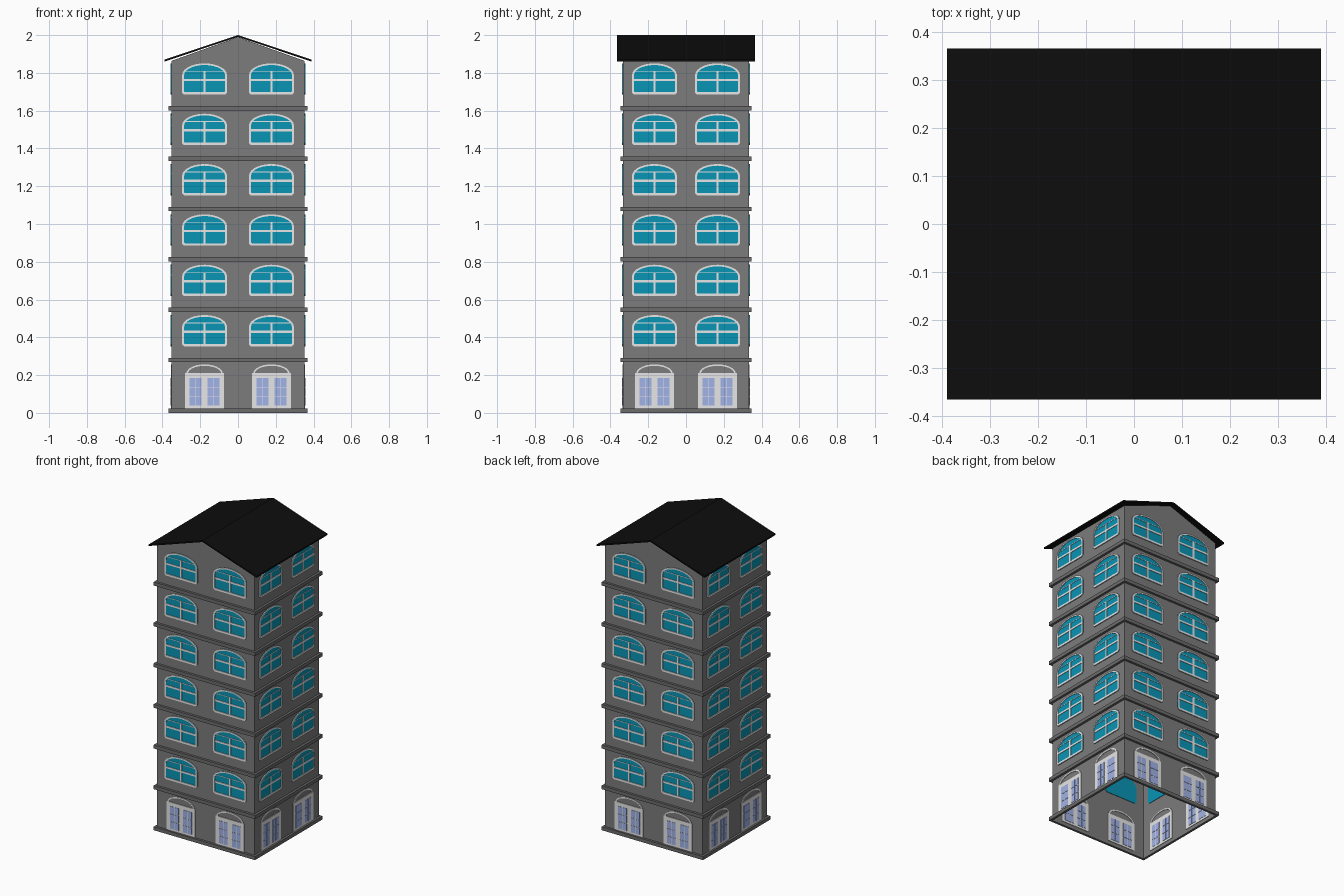
import bpy, bmesh, math
from mathutils import Matrix, Vector

if "Cube" in bpy.data.objects:
    bpy.data.objects.remove(bpy.data.objects["Cube"])

WX, WY = 0.352, 0.333        # wall half sizes
STEP, FLOORS = 0.2665, 7     # storey height and count
EAVE, RX, RY = 1.86, 0.39, 0.366


def material(name, rgb):
    m = bpy.data.materials.new(name)
    m.diffuse_color = (*rgb, 1)
    m.use_nodes = True
    m.node_tree.nodes["Principled BSDF"].inputs["Base Color"].default_value = m.diffuse_color
    return m


WALL = material("wall grey", (0.2, 0.2, 0.2))
LEDGE = material("ledge grey", (0.15, 0.15, 0.15))
ROOF = material("roof black", (0.004, 0.004, 0.004))
WHITE = material("frame white", (0.8, 0.8, 0.8))
GLASS = material("window teal", (0.003, 0.3, 0.46))
PANE = material("door pane blue", (0.39, 0.49, 0.87))


def finish(name, bm, mat):
    bmesh.ops.recalc_face_normals(bm, faces=bm.faces)
    me = bpy.data.meshes.new(name)
    bm.to_mesh(me)
    bm.free()
    me.materials.append(mat)
    ob = bpy.data.objects.new(name, me)
    bpy.context.collection.objects.link(ob)
    return ob


def prism(bm, pts, d0, d1, M):
    """Extrude a (u, z) outline from depth d0 to d1 outward of the wall."""
    a, b = [[bm.verts.new(M @ Vector((u, -d, z))) for u, z in pts] for d in (d0, d1)]
    bm.faces.new(a)
    bm.faces.new(b[::-1])
    for i in range(len(pts)):
        j = (i + 1) % len(pts)
        bm.faces.new((a[i], b[i], b[j], a[j]))


def ring(bm, outer, inner, d0, d1, M):
    """Frame between two outlines with equal point counts."""
    loops = [[bm.verts.new(M @ Vector((u, -d, z))) for u, z in pts]
             for pts, d in ((outer, d0), (outer, d1), (inner, d1), (inner, d0))]
    n = len(outer)
    for k in range(4):
        p, q = loops[k], loops[(k + 1) % 4]
        for i in range(n):
            j = (i + 1) % n
            bm.faces.new((p[i], p[j], q[j], q[i]))


def rect(u0, u1, z0, z1):
    return [(u0, z0), (u1, z0), (u1, z1), (u0, z1)]


def arched(w, z0, spring, top, c, n=14):
    """Outline with chamfered lower corners and an elliptical head."""
    pts = [(-w, z0 + c), (-w + c, z0), (w - c, z0), (w, z0 + c)]
    for i in range(n + 1):
        t = math.pi * i / n
        pts.append((w * math.cos(t), spring + (top - spring) * math.sin(t)))
    return pts


# Placements: two bays on each of the four sides
def bays(z):
    for k in range(4):
        dist, off = ((WY, 0.177), (WX, 0.167))[k % 2]
        for s in (-1, 1):
            yield (Matrix.Rotation(k * math.pi / 2, 4, 'Z')
                   @ Matrix.Translation((s * off, -dist, z)))


# Hollow walls with gables, open at the bottom
bm = bmesh.new()
slope = (2.0 - EAVE) / RX
top_side = 1.99 - slope * WX
low = [bm.verts.new((x, y, 0)) for x, y in ((-WX, -WY), (WX, -WY), (WX, WY), (-WX, WY))]
high = [bm.verts.new((v.co.x, v.co.y, top_side)) for v in low]
front_peak, back_peak = [bm.verts.new((0, y, 1.99)) for y in (-WY, WY)]
bm.faces.new((low[0], low[1], high[1], front_peak, high[0]))
bm.faces.new((low[2], low[3], high[3], back_peak, high[2]))
bm.faces.new((low[1], low[2], high[2], high[1]))
bm.faces.new((low[3], low[0], high[0], high[3]))
finish("walls", bm, WALL)

# Ledge ring at the foot of each storey
bm = bmesh.new()
flat = Matrix.Rotation(math.pi / 2, 4, 'X')
for i in range(FLOORS):
    z = i * STEP + 0.002 * (i > 0)
    M = Matrix.Translation((0, 0, z)) @ flat
    ring(bm, rect(-WX - 0.015, WX + 0.015, -WY - 0.015, WY + 0.015),
         rect(-WX, WX, -WY, WY), 0, -0.023, M)
bmesh.ops.translate(bm, verts=bm.verts, vec=(0, 0, -min(v.co.z for v in bm.verts)))
finish("floor_ledges", bm, LEDGE)

# Gable roof slab
bm = bmesh.new()
prism(bm, [(-RX, EAVE), (0, 1.99), (RX, EAVE), (RX, EAVE + 0.01), (0, 2.0), (-RX, EAVE + 0.01)],
      -RY, RY, Matrix.Identity(4))
finish("roof", bm, ROOF)

# Arched windows on the upper storeys
glass, frames = bmesh.new(), bmesh.new()
outer = arched(0.119, 0.352, 0.456, 0.518, 0.01)
inner = arched(0.108, 0.365, 0.456, 0.509, 0.004)
for f in range(FLOORS - 1):
    for M in bays(f * STEP):
        prism(glass, outer, -0.003, 0.002, M)
        ring(frames, outer, inner, 0.001, 0.006, M)
        prism(frames, rect(-0.006, 0.006, 0.362, 0.476), 0.001, 0.005, M)
        prism(frames, rect(-0.11, 0.11, 0.424, 0.436), 0.001, 0.005, M)
        prism(frames, rect(-0.108, 0.108, 0.474, 0.478), 0.001, 0.004, M)
finish("window_glass", glass, GLASS)
finish("window_frames", frames, WHITE)

# Double doors with arched heads on the ground storey
doors, panes = bmesh.new(), bmesh.new()
for M in bays(0):
    prism(doors, rect(-0.103, 0.103, 0.024, 0.21), -0.003, 0.004, M)
    ring(doors, arched(0.097, 0.2, 0.208, 0.257, 0.002),
         arched(0.088, 0.205, 0.208, 0.249, 0.002), -0.003, 0.004, M)
    for s in (-1, 1):
        for k in (-1, 1):
            for z0, z1 in ((0.038, 0.084), (0.088, 0.134), (0.138, 0.184)):
                u = s * 0.047 + k * 0.0165
                prism(panes, rect(u - 0.015, u + 0.015, z0, z1), -0.005, 0.006, M)
finish("doors", doors, WHITE)
finish("door_panes", panes, PANE)
